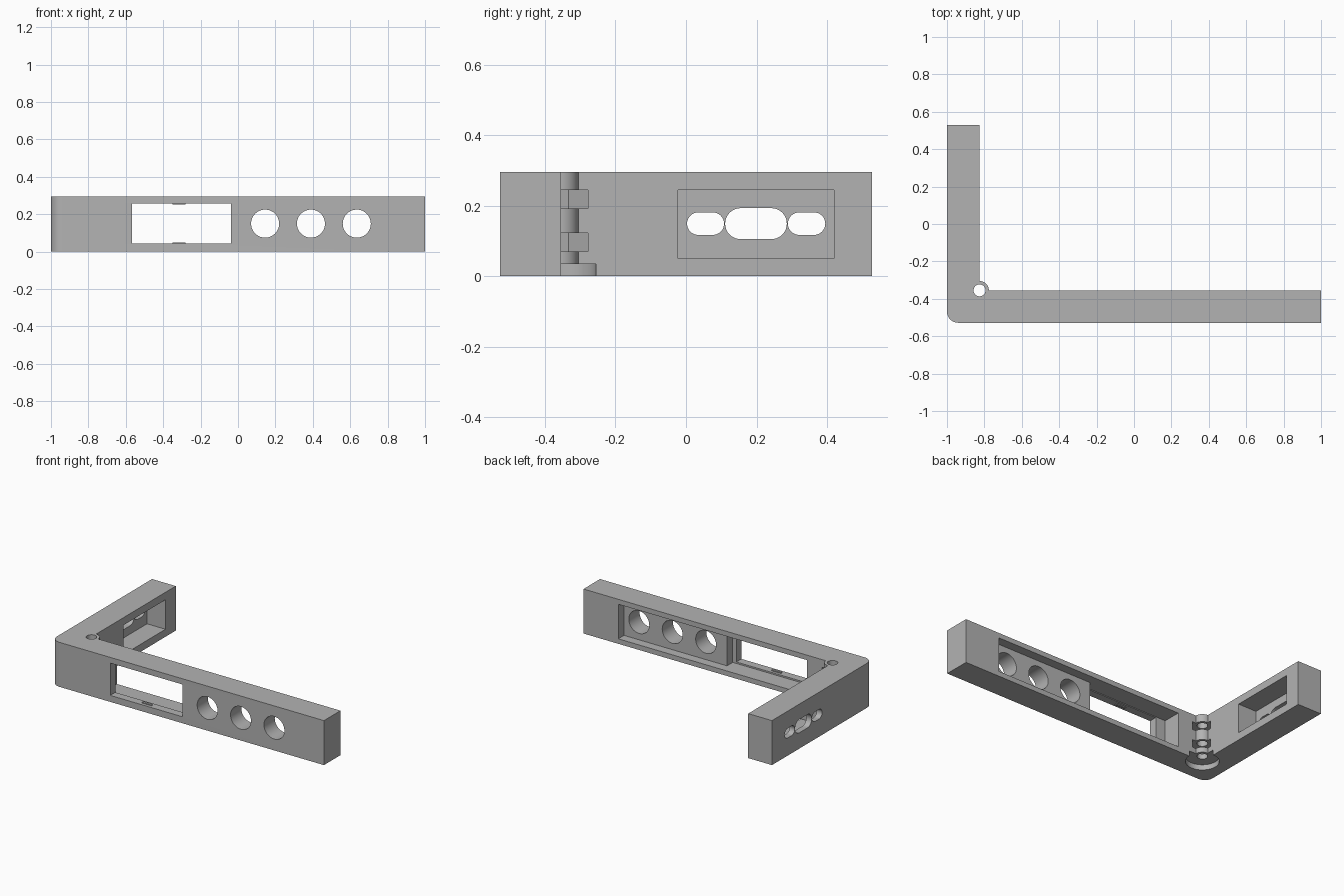
import bpy, bmesh
from math import sin, cos, pi, radians
from mathutils import Matrix, Vector

cube = bpy.data.objects.get("Cube")
if cube:
    bpy.data.objects.remove(cube, do_unlink=True)

grey = bpy.data.materials.new("plain grey")
grey.use_nodes = True
colour = (0.45, 0.45, 0.45, 1)
grey.diffuse_color = colour
grey.node_tree.nodes["Principled BSDF"].inputs["Base Color"].default_value = colour

# Main dimensions
W, D, H = 1.0, 0.528, 0.295
IX, IY = -0.826, -0.355          # inner corner, also the hinge bore axis
ROUND, LOBE = 0.06, 0.05


def arc(cx, cy, r, start, end, steps):
    angles = [radians(start + (end - start) * i / steps) for i in range(steps + 1)]
    return [(cx + r * cos(a), cy + r * sin(a)) for a in angles]


def prism(name, outline, low, high, axis="Z"):
    """Extrude an outline along z, or along y (outline in x,z) or x (outline in y,z)."""
    place = {"Z": lambda u, v, w: (u, v, w),
             "Y": lambda u, v, w: (u, w, v),
             "X": lambda u, v, w: (w, u, v)}[axis]
    bm = bmesh.new()
    face = bm.faces.new([bm.verts.new(place(u, v, low)) for u, v in outline])
    step = Vector(place(0, 0, high - low))
    new = bmesh.ops.extrude_face_region(bm, geom=[face], use_keep_orig=True)["geom"]
    bmesh.ops.translate(bm, vec=step, verts=[g for g in new if isinstance(g, bmesh.types.BMVert)])
    bmesh.ops.recalc_face_normals(bm, faces=bm.faces)
    mesh = bpy.data.meshes.new(name)
    bm.to_mesh(mesh)
    bm.free()
    mesh.materials.append(grey)
    obj = bpy.data.objects.new(name, mesh)
    bpy.context.collection.objects.link(obj)
    return obj


def rect(u0, u1, v0, v1):
    return [(u0, v0), (u1, v0), (u1, v1), (u0, v1)]


def circle(u, v, r, n=48, turn=0):
    return arc(u, v, r, turn, turn + 360, n)[:-1]


def stadium(u0, u1, v0, v1):
    r, mid = (v1 - v0) / 2, (v0 + v1) / 2
    return arc(u1 - r, mid, r, -90, 90, 16) + arc(u0 + r, mid, r, 90, 270, 16)


# L-shaped body with rounded outer corner and hinge lobe on the inner corner
outline = ([(W, -D), (W, IY)] + arc(IX, IY, LOBE, 0, 90, 14)
           + [(IX, D), (-W, D)]
           + arc(-W + ROUND, -D + ROUND, ROUND, 180, 270, 12))
body = prism("corner_bracket", outline, 0, H)

cutters = []


def cut(*args):
    cutters.append(prism("cutter", *args))


# Hinge: vertical bore, screw head recess below, two hexagonal nut slots
cut(circle(IX, IY, 0.032), -0.1, H + 0.1)
cut(circle(IX, IY, 0.1, 64), -0.1, 0.035)
for low, high in ((0.07, 0.122), (0.192, 0.244)):
    cut(circle(IX, IY, 0.086, 6, 45), low, high)

# Long arm: stepped pocket at the back, window and three round holes
BACK = IY + 0.1
cut(rect(-0.64, 0.05, 0.033, 0.262), IY - 0.12, BACK, "Y")
cutters.pop().name = "window_pocket"
pocket = bpy.data.objects["window_pocket"]
for v in pocket.data.vertices:
    v.co.x = min(v.co.x, -0.01)
cutters.append(pocket)
cut(rect(-0.1, 0.745, 0.033, 0.262), IY - 0.06, BACK, "Y")
cut(rect(-0.567, -0.037, 0.043, 0.257), -D - 0.1, IY - 0.05, "Y")
for x in (0.145, 0.39, 0.635):
    cut(circle(x, 0.15, 0.075), -D - 0.1, IY - 0.03, "Y")

# Short arm: inner pocket with three rounded slots through the outer wall
cut(rect(-0.022, 0.42, 0.05, 0.245), IX - 0.135, IX + 0.1, "X")
for y0, y1, half in ((0.003, 0.108, 0.032), (0.111, 0.286, 0.044), (0.289, 0.395, 0.032)):
    cut(stadium(y0, y1, 0.149 - half, 0.149 + half), -W - 0.1, IX - 0.1, "X")

# Carve everything out of the body
bpy.context.view_layer.objects.active = body
for cutter in cutters:
    mod = body.modifiers.new("carve", "BOOLEAN")
    mod.operation = "DIFFERENCE"
    mod.solver = "EXACT"
    mod.object = cutter
    bpy.ops.object.modifier_apply(modifier=mod.name)
    bpy.data.objects.remove(cutter, do_unlink=True)

# Small snap tabs on the window's upper and lower edges
for name, low, high in (("lower_snap_tab", 0.038, 0.049), ("upper_snap_tab", 0.251, 0.262)):
    prism(name, rect(-0.35, -0.28, low, high), -D + 0.02, -D + 0.035, "Y")

bpy.ops.object.select_all(action="DESELECT")
body.select_set(True)
bpy.ops.object.shade_smooth_by_angle(angle=radians(30))
